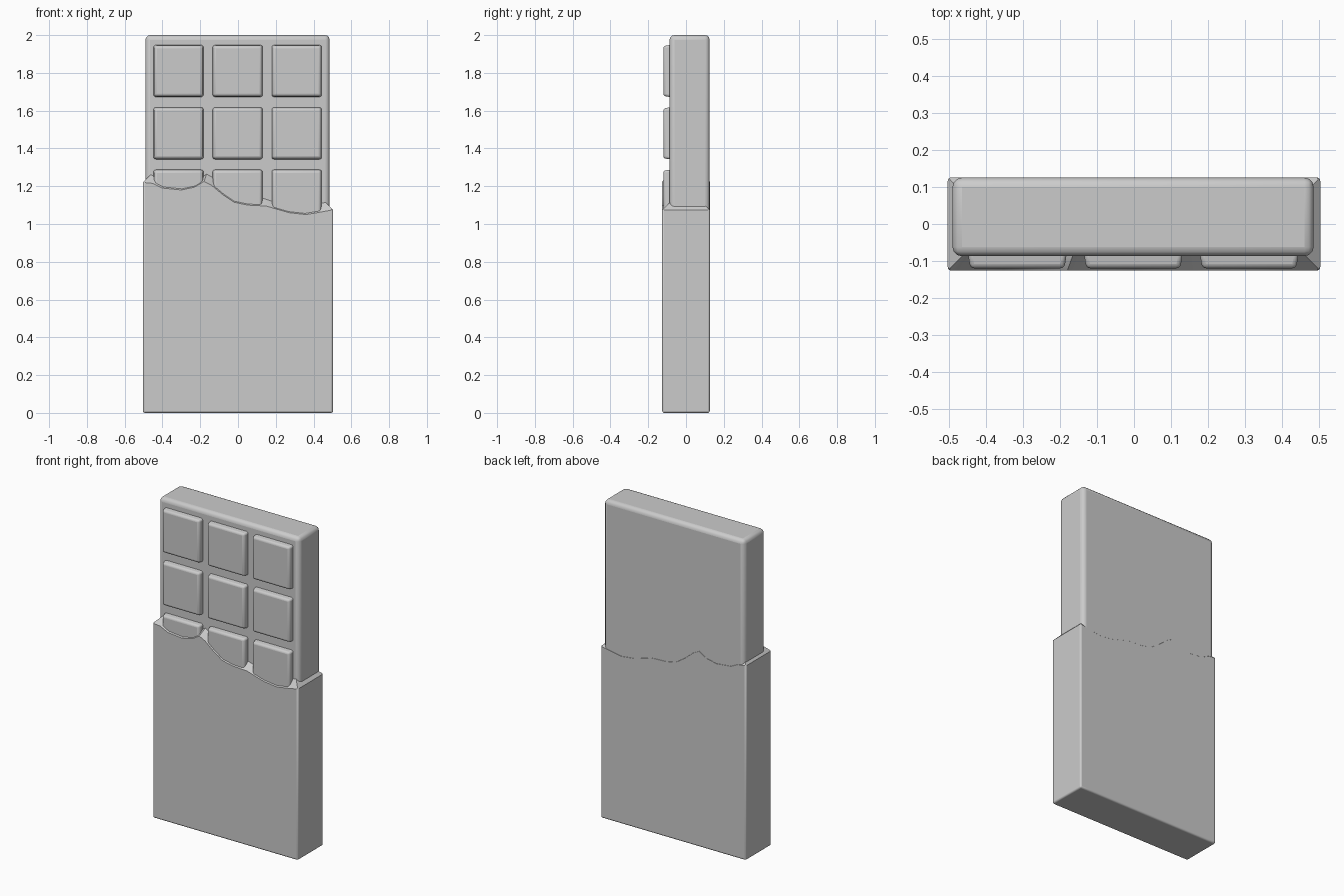
import bpy
import bmesh

cube = bpy.data.objects.get("Cube")
if cube:
    bpy.data.objects.remove(cube, do_unlink=True)

# Single colour
grey = bpy.data.materials.new("plain_grey")
colour = (0.6, 0.6, 0.6, 1)
grey.diffuse_color = colour
grey.use_nodes = True
grey.node_tree.nodes["Principled BSDF"].inputs["Base Color"].default_value = colour


def add_object(name, bm, width, segments, limit):
    """Turn a bmesh into a softly bevelled, smooth shaded object."""
    bmesh.ops.recalc_face_normals(bm, faces=bm.faces[:])
    mesh = bpy.data.meshes.new(name)
    bm.to_mesh(mesh)
    bm.free()
    mesh.materials.append(grey)
    obj = bpy.data.objects.new(name, mesh)
    bpy.context.collection.objects.link(obj)
    bevel = obj.modifiers.new("soft_edges", "BEVEL")
    bevel.width = width
    bevel.segments = segments
    bevel.limit_method = "ANGLE"
    bevel.angle_limit = limit
    bpy.ops.object.select_all(action="DESELECT")
    obj.select_set(True)
    bpy.context.view_layer.objects.active = obj
    bpy.ops.object.shade_smooth_by_angle(angle=0.6)
    return obj


def add_box(name, low, high, width, taper=0):
    """Box between two corners; its front face can shrink by taper."""
    bm = bmesh.new()
    bmesh.ops.create_cube(bm, size=1)
    for v in bm.verts:
        shrink = taper if v.co.y < 0 else 0
        for i in range(3):
            side = 1 if v.co[i] > 0 else -1
            inset = shrink if i != 1 else 0
            v.co[i] = (high[i] if side > 0 else low[i]) - side * inset
    return add_object(name, bm, width, 3, 0.5)


# Bar body
add_box("bar_body", (-0.49, -0.087, 0.02), (0.485, 0.125, 2), 0.025)

# Raised squares, in three columns and six rows
for row in range(6):
    for column in range(3):
        x = -0.315 + column * 0.313
        z = 1.81 - row * 0.33
        add_box(f"bar_square_{row}_{column}", (x - 0.135, -0.12, z - 0.14),
                (x + 0.135, -0.07, z + 0.14), 0.012, 0.008)

# Wrapper with a torn top edge: (x, height) along its width
torn_edge = [(-0.503, 1.22), (-0.45, 1.215), (-0.4, 1.19), (-0.3, 1.18),
             (-0.23, 1.195), (-0.18, 1.225), (-0.14, 1.205), (-0.08, 1.155),
             (-0.02, 1.115), (0.05, 1.1), (0.15, 1.095), (0.2, 1.08),
             (0.27, 1.06), (0.36, 1.05), (0.42, 1.06), (0.503, 1.075)]
half_x, half_y, rim = 0.503, 0.126, 0.045
count = len(torn_edge)
outline = [(x, -half_y, z) for x, z in torn_edge]
outline += [(x, half_y, z) for x, z in reversed(torn_edge)]

bm = bmesh.new()
bottom = [bm.verts.new((x, y, 0)) for x, y, z in outline]
edge = [bm.verts.new(p) for p in outline]
inner = [bm.verts.new((x * (1 - rim / half_x), y * (1 - rim / half_y), z + rim))
         for x, y, z in outline]
for lower, upper in ((bottom, edge), (edge, inner)):
    for i in range(len(outline)):
        j = (i + 1) % len(outline)
        bm.faces.new((lower[i], lower[j], upper[j], upper[i]))
bm.faces.new(bottom)
for i in range(count - 1):
    bm.faces.new((inner[i], inner[i + 1], inner[-i - 2], inner[-i - 1]))
add_object("wrapper", bm, 0.01, 3, 1.25)
